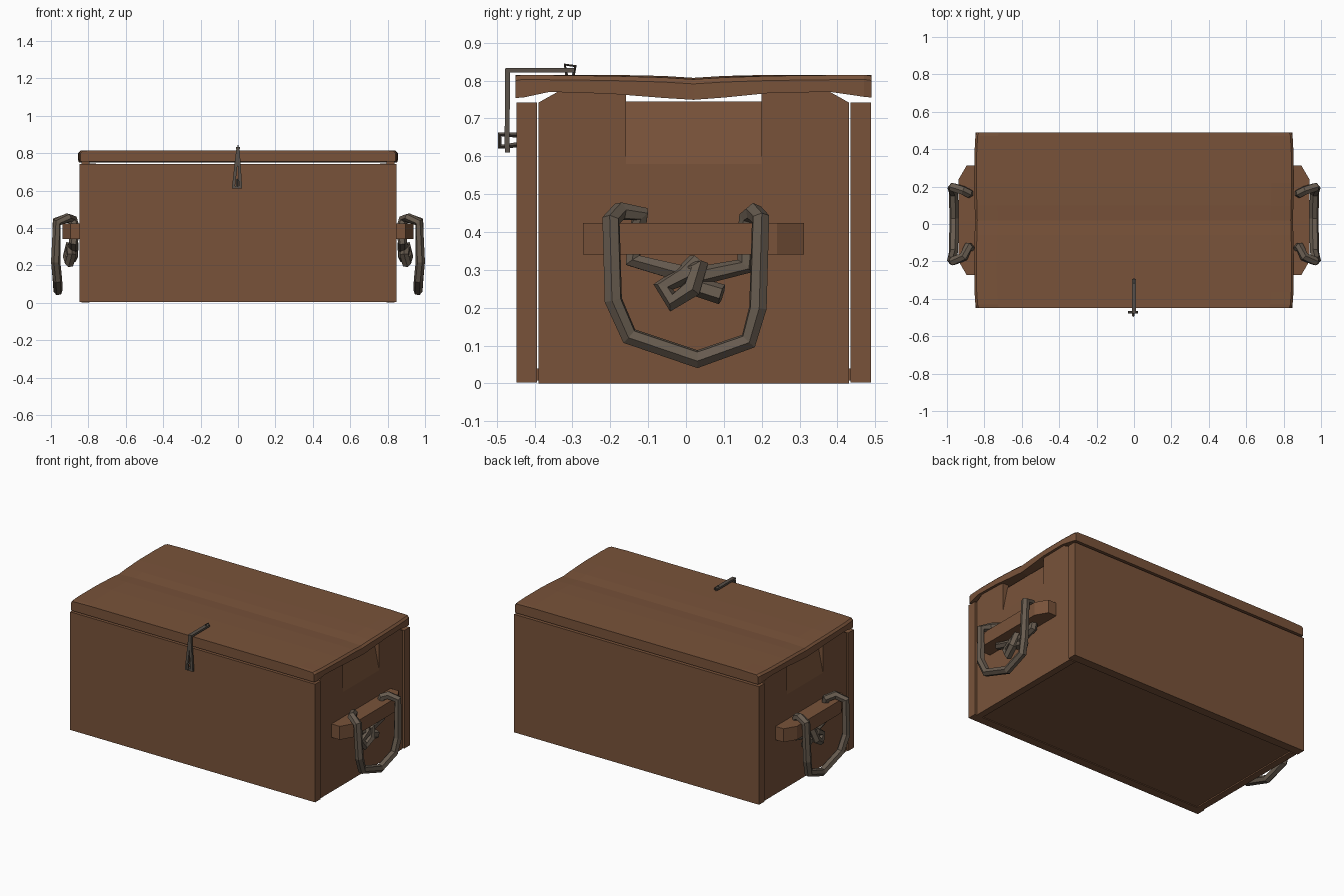
import bpy, bmesh
from mathutils import Vector

if "Cube" in bpy.data.objects:
    bpy.data.objects.remove(bpy.data.objects["Cube"])


def material(name, rgb):
    m = bpy.data.materials.new(name)
    m.diffuse_color = (*rgb, 1)
    m.use_nodes = True
    m.node_tree.nodes["Principled BSDF"].inputs["Base Color"].default_value = m.diffuse_color
    return m


wood = material("brown_wood", (0.19, 0.086, 0.042))
hemp = material("grey_brown_rope", (0.135, 0.105, 0.078))
iron = material("dark_iron", (0.10, 0.083, 0.067))


def loft(name, rings, mat, mirror=False):
    """Skin matching closed rings of points, with end caps."""
    bm = bmesh.new()
    vs = [[bm.verts.new(p) for p in r] for r in rings]
    n = len(vs[0])
    for a, b in zip(vs, vs[1:]):
        for i in range(n):
            bm.faces.new((a[i], a[(i + 1) % n], b[(i + 1) % n], b[i]))
    bm.faces.new(vs[0])
    bm.faces.new(vs[-1])
    bmesh.ops.recalc_face_normals(bm, faces=bm.faces[:])
    me = bpy.data.meshes.new(name)
    bm.to_mesh(me)
    bm.free()
    me.materials.append(mat)
    ob = bpy.data.objects.new(name, me)
    bpy.context.collection.objects.link(ob)
    if mirror:
        ob.modifiers.new("both_ends", 'MIRROR')
    return ob


def box(name, x, y, z, mat, mirror=False):
    rings = [[(x[0], y[0], k), (x[1], y[0], k), (x[1], y[1], k), (x[0], y[1], k)] for k in z]
    return loft(name, rings, mat, mirror)


def rope(name, pts, radius, mat, sides=1, mirror=True):
    """Low-poly tube along a path, turned into a mesh."""
    cu = bpy.data.curves.new(name, 'CURVE')
    cu.dimensions = '3D'
    cu.bevel_depth = radius
    cu.bevel_resolution = sides
    cu.use_fill_caps = True
    sp = cu.splines.new('POLY')
    sp.use_smooth = False
    sp.points.add(len(pts) - 1)
    for p, c in zip(sp.points, pts):
        p.co = (*c, 1)
    cu.materials.append(mat)
    ob = bpy.data.objects.new(name, cu)
    bpy.context.collection.objects.link(ob)
    bpy.ops.object.select_all(action='DESELECT')
    ob.select_set(True)
    bpy.context.view_layer.objects.active = ob
    bpy.ops.object.convert(target='MESH')
    ob = bpy.context.view_layer.objects.active
    if mirror:
        ob.modifiers.new("both_ends", 'MIRROR')
    return ob


# Long front and back boards, floor
box("front_board", (-.848, .848), (-.448, -.393), (0.003, .742), wood)
box("back_board", (-.848, .848), (.434, .488), (0.003, .742), wood)
box("floor", (-.80, .80), (-.393, .434), (.008, .04), wood)

# End boards: two upright tabs and a centre strip leaning inward at the top
box("end_board_lower", (.795, .838), (-.389, .43), (0, .58), wood, True)
for name, y0, y1, c0, c1 in (("end_tab_front", -.389, -.158, .05, 0),
                             ("end_tab_back", .20, .43, 0, .05)):
    rings = []
    for x in (.795, .838):
        rings.append([(x, y0, .58), (x, y1, .58), (x, y1, .768), (x, y1 - c1, .768 if not c1 else .77),
                      (x, y0 + c0, .77), (x, y0, .768 if not c0 else .742)])
        if c1:
            rings[-1][2] = (x, y1, .742)
    loft(name, rings, wood, True)
loft("end_centre_strip",
     [[(.795 - d, -.158, z), (.838 - d, -.158, z), (.838 - d, .20, z), (.795 - d, .20, z)]
      for z, d in ((.58, 0), (.745, .035))], wood, True)

# Lid with warped ends: y, end x, underside z, end top z
lid_rows = ((-.45, .842, .754, .812), (-.43, .848, .755, .815), (-.36, .853, .770, .814),
            (-.2, .855, .765, .812), (-.06, .852, .754, .808), (.02, .85, .749, .803),
            (.1, .852, .755, .808), (.22, .855, .767, .812), (.38, .853, .770, .814),
            (.47, .848, .757, .815), (.49, .842, .755, .812))
rings = []
for y, x, zb, zt in lid_rows:
    top = min(.815, zt + .004)
    rings.append([(-x, y, zb), (-x, y, zt - .012), (-x + .012, y, zt), (-x + .12, y, top),
                  (x - .12, y, top), (x - .012, y, zt), (x, y, zt - .012), (x, y, zb)])
lid = loft("lid", rings, wood)

# Handle cleat with chamfered ends
loft("handle_cleat",
     [[(.835, -.272, z), (.895, -.272, z), (.937, -.2, z), (.937, .24, z), (.895, .312, z), (.835, .312, z)]
      for z in (.34, .424)], wood, True)

# Rope handle looping over the cleat and knotted beneath it
rope("rope_handle",
     [(.88, -.01, .29), (.88, -.14, .325), (.87, -.13, .40), (.885, -.12, .447), (.91, -.175, .455),
      (.968, -.198, .43), (.975, -.192, .22), (.965, -.15, .125), (.962, .03, .064), (.965, .165, .112),
      (.973, .19, .2), (.97, .197, .435), (.915, .18, .452), (.885, .165, .44), (.87, .16, .38),
      (.88, .155, .31), (.88, .04, .285)], .025, hemp)
rope("rope_knot",
     [(.875, .03, .32), (.895, -.005, .285), (.89, -.06, .255), (.90, -.035, .215), (.91, .015, .25),
      (.90, .035, .305), (.875, 0, .30), (.88, .03, .255), (.89, .095, .235)], .027, hemp)

# Hasp: strip on the lid, forked strap down the front
box("hasp_top_strip", (-.012, .012), (-.475, -.295), (.821, .833), iron)
for name, xb in (("hasp_left_leg", -.024), ("hasp_right_leg", .014)):
    loft(name, [[(x - .008, y, z), (x + .008, y, z), (x + .008, y + .013, z), (x - .008, y + .013, z)]
                for x, y, z in ((0, -.478, .832), (xb, -.479, .62))], iron)
box("hasp_foot", (-.033, .022), (-.478, -.465), (.61, .625), iron)

# Staples holding the hasp
rope("lid_staple", [(0, -.315, .812), (0, -.32, .842), (0, -.292, .838), (0, -.298, .812)],
     .004, iron, 0, False)
rope("front_staple", [(-.004, -.447, .656), (-.004, -.492, .658), (-.004, -.492, .625), (-.004, -.447, .63)],
     .007, iron, 0, False)
